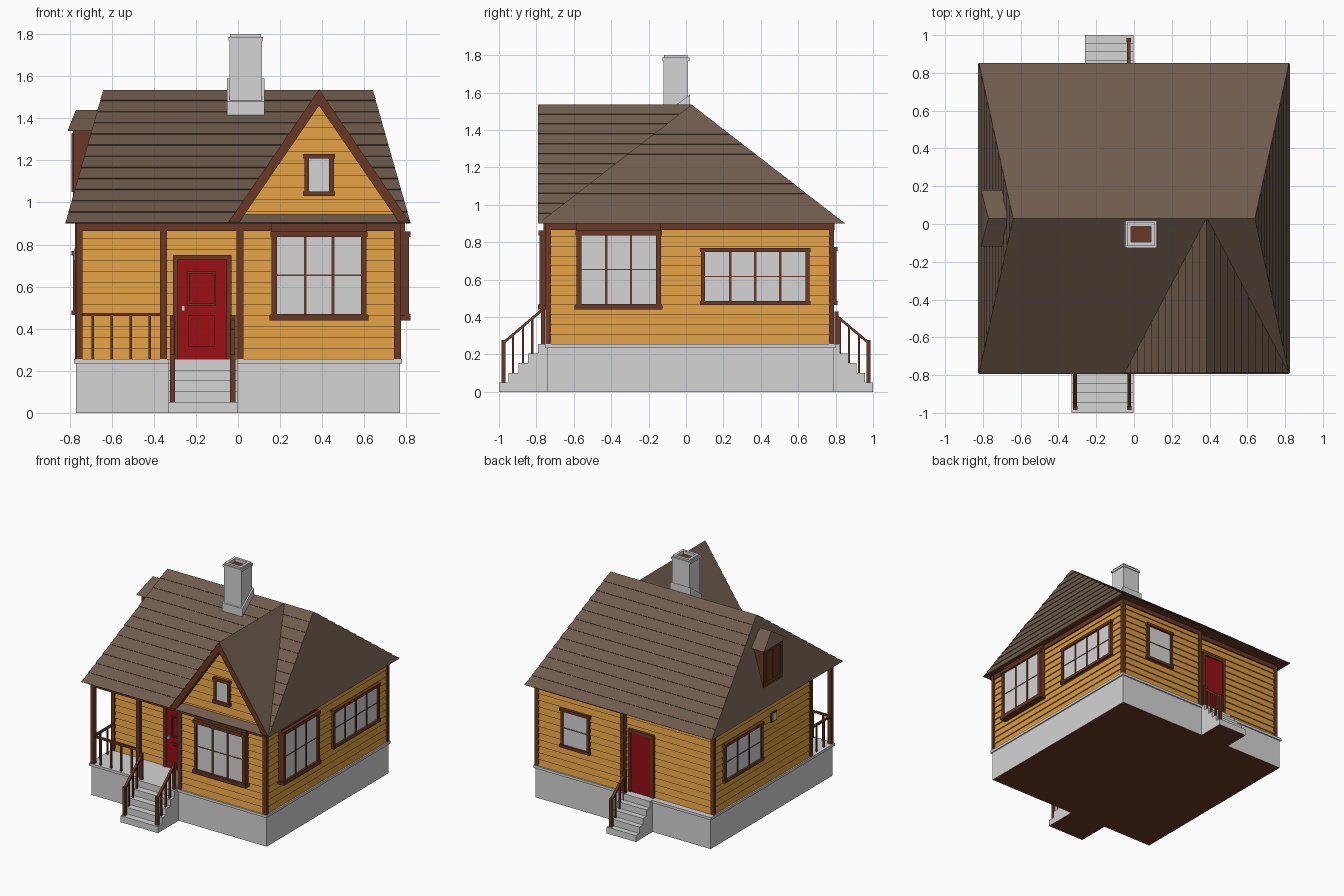
import bpy, bmesh
from mathutils import Vector as V

if "Cube" in bpy.data.objects:
    bpy.data.objects.remove(bpy.data.objects["Cube"])


def material(name, r, g, b):
    m = bpy.data.materials.new(name)
    m.diffuse_color = (r, g, b, 1)
    m.use_nodes = True
    m.node_tree.nodes["Principled BSDF"].inputs["Base Color"].default_value = m.diffuse_color
    return m


SIDING = material("ochre siding", .70, .33, .055)
ROOF = material("brown shingle", .156, .104, .072)
TRIM = material("dark brown trim", .141, .040, .019)
STONE = material("light grey stone", .66, .66, .66)
RED = material("red door", .32, .005, .007)


def finish(name, bm, mat, under=None):
    """Turn a bmesh into an object; 'under' colours the faces pointing down."""
    bmesh.ops.recalc_face_normals(bm, faces=bm.faces)
    me = bpy.data.meshes.new(name)
    me.materials.append(mat)
    if under:
        me.materials.append(under)
        for f in bm.faces:
            f.material_index = int(f.normal.z < -.9)
    bm.to_mesh(me)
    bm.free()
    ob = bpy.data.objects.new(name, me)
    bpy.context.collection.objects.link(ob)
    return ob


def boxes(name, mat, *dims, under=None):
    """One object from boxes given as (x0, x1, y0, y1, z0, z1)."""
    bm = bmesh.new()
    for x0, x1, y0, y1, z0, z1 in dims:
        for v in bmesh.ops.create_cube(bm, size=1)['verts']:
            v.co = V((x1 if v.co.x > 0 else x0, y1 if v.co.y > 0 else y0, z1 if v.co.z > 0 else z0))
    return finish(name, bm, mat, under)


def prism(name, mat, pts, axis, a0, a1, under=None):
    """Extrude a profile: (y, z) points along x, or (x, z) points along y."""
    bm = bmesh.new()
    put = (lambda p, a: (a, p[0], p[1])) if axis == 'x' else (lambda p, a: (p[0], a, p[1]))
    f = bm.faces.new([bm.verts.new(put(p, a0)) for p in pts])
    new = bmesh.ops.extrude_face_region(bm, geom=[f])['geom']
    step = V(put((0, 0), a1 - a0))
    for v in new:
        if isinstance(v, bmesh.types.BMVert):
            v.co += step
    return finish(name, bm, mat, under)


def laps(name, mat, a, b, c, d, rows, t):
    """Overlapping boards over a quad: a-b bottom edge, d-c top edge."""
    a, b, c, d = map(V, (a, b, c, d))
    n = (b - a).cross(d - a).normalized() * t
    bm = bmesh.new()
    for i in range(rows):
        l0, r0 = a.lerp(d, i / rows), b.lerp(c, i / rows)
        l1, r1 = a.lerp(d, (i + 1) / rows), b.lerp(c, (i + 1) / rows)
        quad = [l0, r0, r0 + n, l0 + n]
        bm.faces.new([bm.verts.new(p) for p in quad])
        top = [l0 + n, r0 + n, r1, l1] if (r1 - l1).length > 1e-4 else [l0 + n, r0 + n, r1]
        bm.faces.new([bm.verts.new(p) for p in top])
    me = bpy.data.meshes.new(name)
    me.materials.append(mat)
    bm.to_mesh(me)
    bm.free()
    bpy.context.collection.objects.link(bpy.data.objects.new(name, me))


def on(side, u0, u1, z0, z1, n0, n1):
    """Box on a wall: u runs along the wall, n outward from the centre."""
    s = -1 if side in 'FL' else 1
    lo, hi = sorted((s * n0, s * n1))
    return (u0, u1, lo, hi, z0, z1) if side in 'FB' else (lo, hi, u0, u1, z0, z1)


def wall(name, side, u0, u1, n, z0=.255, z1=.88):
    """Lapped siding on one wall."""
    p, q = (u0, u1) if side in 'FR' else (u1, u0)
    s = -n if side in 'FL' else n
    at = (lambda u, z: (u, s, z)) if side in 'FB' else (lambda u, z: (s, u, z))
    laps(name, SIDING, at(p, z0), at(q, z0), at(q, z1), at(p, z1), 12, .009)


def window(name, side, u0, u1, z0, z1, n, cols, rows, fr=.022, out=.024, sill=.006):
    """Framed window with a pane plate and glazing bars; n is the wall plane."""
    o = n + out
    bars = [on(side, u0, u0 + fr, z0, z1, n, o), on(side, u1 - fr, u1, z0, z1, n, o),
            on(side, u0 - sill, u1 + sill, z0, z0 + fr, n, o + sill),
            on(side, u0 - sill, u1 + sill, z1 - fr, z1, n, o + sill)]
    w, h = u1 - u0 - 2 * fr, z1 - z0 - 2 * fr
    for i in range(1, cols):
        u = u0 + fr + w * i / cols
        bars.append(on(side, u - .006, u + .006, z0 + fr, z1 - fr, n, o - .004))
    for i in range(1, rows):
        z = z0 + fr + h * i / rows
        bars.append(on(side, u0 + fr, u1 - fr, z - .003, z + .003, n, o - .006))
    boxes(name + "_frame", TRIM, *bars)
    boxes(name + "_glass", STONE, on(side, u0 + .01, u1 - .01, z0 + .01, z1 - .01, o - .018, o - .010))


# Foundation and its ledge
boxes("foundation", STONE, (-.77, .77, -.74, .79, 0, .24), under=TRIM)
boxes("foundation_ledge", STONE, (-.78, .78, -.755, .8, .235, .255))

# Steps, front and back
for name, s, x0, x1, edge in (("front_steps", -1, -.33, -.003, .74), ("back_steps", 1, -.26, -.003, .78)):
    pts, run = [(s * edge, 0), (s, 0)], (1 - edge) / 5
    for i in range(5):
        z = .051 * (i + 1)
        pts += [(s * (1 - run * i), z), (s * (1 - run * (i + 1)), z)]
    prism(name, STONE, pts, 'x', x0, x1, under=TRIM)

# House body and lapped walls
boxes("house_body", SIDING, (-.76, .02, -.47, .745, .25, .9), (0, .76, -.735, .78, .25, .9))
wall("front_wall", 'F', 0, .76, .735)
wall("porch_wall", 'F', -.76, 0, .47)
wall("porch_side_wall", 'L', -.735, -.47, 0)
wall("right_wall", 'R', -.735, .78, .76)
wall("back_wall", 'B', 0, .76, .78)
wall("back_door_wall", 'B', -.76, 0, .745)
wall("left_wall", 'L', -.47, .745, .76)

# Corner boards and top band
boxes("corner_boards", TRIM,
      (.742, .775, -.75, -.722, .255, .9), (-.006, .026, -.75, -.722, .255, .9),
      (.742, .775, .765, .792, .255, .9), (-.006, .026, .74, .792, .255, .9),
      (-.775, -.745, .73, .757, .255, .9), (-.775, -.745, -.483, -.455, .255, .9))
boxes("top_band", TRIM,
      (0, .775, -.755, -.725, .865, .93), (.75, .774, -.74, .78, .865, .9),
      (0, .76, .77, .793, .865, .9), (-.77, 0, .735, .758, .865, .9),
      (-.774, -.75, -.74, .75, .865, .9), (-.77, 0, -.75, -.715, .865, .9),
      (-.76, 0, -.483, -.46, .865, .9))

# Main hipped roof
E = [(-.82, -.79, .9), (.82, -.79, .9), (.82, .85, .9), (-.82, .85, .9)]
R0, R1 = (-.64, .03, 1.535), (.64, .03, 1.535)
bm = bmesh.new()
e0, e1, e2, e3, r0, r1 = [bm.verts.new(p) for p in E + [R0, R1]]
for f in ((e0, e1, r1, r0), (e1, e2, r1), (e2, e3, r0, r1), (e3, e0, r0), (e3, e2, e1, e0)):
    bm.faces.new(f)
finish("main_roof", bm, ROOF, under=TRIM)
laps("front_shingles", ROOF, E[0], E[1], R1, R0, 12, .005)
laps("back_shingles", ROOF, E[2], E[3], R0, R1, 12, .005)
laps("right_shingles", ROOF, E[1], E[2], R1, R1, 12, .005)
laps("left_shingles", ROOF, E[3], E[0], R0, R0, 12, .005)

# Front gable: roof body, shingles, wall and barge boards
GX, GZ = .385, 1.537
prism("gable_roof", ROOF, [(-.05, .9), (.82, .9), (GX, GZ)], 'y', -.735, .03, under=TRIM)
laps("gable_left_shingles", ROOF, (-.05, .03, .9), (-.05, -.79, .9), (GX, -.79, GZ), (GX, .03, GZ), 12, .005)
laps("gable_right_shingles", ROOF, (.82, -.79, .9), (.82, .03, .9), (GX, .03, GZ), (GX, -.79, GZ), 12, .005)
laps("gable_wall", SIDING, (0, -.735, .9), (.77, -.735, .9), (GX, -.735, 1.47), (GX, -.735, 1.47), 10, .009)
prism("barge_boards", TRIM, [(-.05, .9), (GX, GZ), (.82, .9), (.768, .9), (GX, 1.46), (.002, .9)], 'y', -.79, -.73)

# Windows
window("gable_window", 'F', .315, .455, 1.03, 1.23, .735, 1, 1)
window("right_window", 'R', .08, .66, .465, .77, .76, 4, 2)
window("left_window", 'L', .15, .63, .465, .77, .76, 3, 2)
window("back_window", 'B', .29, .54, .465, .775, .78, 1, 2)

# Box bay windows: a shallow brown case with a window on its face
for name, side, u0, u1, n in (("front_bay", 'F', .16, .61, .735), ("right_bay", 'R', -.585, -.135, .765)):
    boxes(name + "_case", TRIM, on(side, u0, u1, .45, .9, n - .02, n + .028))
    boxes(name + "_sill", TRIM, on(side, u0 - .01, u1 + .01, .44, .465, n, n + .055))
    window(name, side, u0, u1, .445, .862, n + .028, 3, 2, fr=.026, out=.02)

# Doors
for name, side, u0, u1, n in (("front_door", 'F', -.31, -.03, .475), ("back_door", 'B', -.255, -.03, .75)):
    boxes(name + "_frame", TRIM, on(side, u0, u0 + .024, .255, .75, n, n + .022),
          on(side, u1 - .024, u1, .255, .75, n, n + .022), on(side, u0, u1, .726, .75, n, n + .022))
    boxes(name, RED, on(side, u0 + .024, u1 - .024, .255, .726, n, n + .014))
window("front_door_light", 'F', -.24, -.105, .51, .672, .486, 1, 1, fr=.01, out=.012, sill=0)
boxes("front_door_panel", RED, on('F', -.235, -.11, .315, .465, .485, .497), on('F', -.22, -.125, .33, .45, .49, .503))
boxes("door_knob", STONE, on('F', -.268, -.252, .485, .51, .485, .505))

# Small wall vent on the left
boxes("vent_frame", TRIM, on('L', -.035, .035, .715, .79, .76, .775))
boxes("vent", STONE, on('L', -.025, .025, .725, .78, .77, .78))

# Porch posts and railing
boxes("porch_posts", TRIM, (-.77, -.738, -.75, -.718, .255, .87), (-.37, -.338, -.75, -.718, .255, .87))
rail = [(-.75, -.36, -.742, -.726, .46, .475), (-.762, -.746, -.735, -.47, .46, .475)]
rail += [(x - .006, x + .006, -.74, -.728, .255, .465) for x in (-.69, -.60, -.51, -.42)]
rail += [(-.76, -.748, y - .006, y + .006, .255, .465) for y in (-.65, -.56)]
boxes("porch_railing", TRIM, *rail)

# Stair railings: end posts, balusters and a sloping handrail
for name, s, x, top in (("front_left_rail", -1, -.312, .765), ("front_right_rail", -1, -.025, .765),
                        ("back_rail", 1, -.028, .805)):
    def slope(y):
        return .262 + (.975 - y) * .9
    parts = [(x - .012, x + .012, *sorted((s * (y - .011), s * (y + .011))), z, slope(y) + .015)
             for y, z in ((.975, .05), (top, .21))]
    parts += [(x - .006, x + .006, *sorted((s * (y - .006), s * (y + .006))), z, slope(y))
              for y, z in ((.925, .09), (.872, .14), (.822, .19))]
    boxes(name + "_posts", TRIM, *parts)
    prism(name, TRIM, [(s * .98, .25), (s * .98, .268), (s * top, slope(top)), (s * top, slope(top) - .018)],
          'x', x - .01, x + .01)

# Left dormer: brown case, window and small hipped cap
boxes("dormer_case", TRIM, (-.785, -.66, -.09, .15, 1.02, 1.345))
window("dormer_window", 'L', -.08, .14, 1.05, 1.33, .773, 2, 2, out=.018, sill=0)
bm = bmesh.new()
d0, d1, d2, d3, p, q = [bm.verts.new(v) for v in (
    (-.81, -.12, 1.34), (-.64, -.12, 1.34), (-.64, .18, 1.34), (-.81, .18, 1.34), (-.77, .03, 1.44), (-.64, .03, 1.44))]
for f in ((d0, d1, q, p), (d2, d3, p, q), (d3, d0, p), (d1, d2, q), (d3, d2, d1, d0)):
    bm.faces.new(f)
finish("dormer_roof", bm, ROOF, under=TRIM)

# Chimney: sloping collar, shaft, cap band, open rim and flue
prism("chimney_collar", STONE, [(-.125, 1.38), (-.125, 1.48), (.022, 1.59), (.022, 1.45)], 'x', -.053, .125)
boxes("chimney_shaft", STONE, (-.04, .113, -.12, .012, 1.42, 1.77))


def ring(x0, x1, y0, y1, z0, z1, t):
    return [(x0, x0 + t, y0, y1, z0, z1), (x1 - t, x1, y0, y1, z0, z1),
            (x0 + t, x1 - t, y0, y0 + t, z0, z1), (x0 + t, x1 - t, y1 - t, y1, z0, z1)]


boxes("chimney_cap", STONE, *ring(-.046, .119, -.126, .018, 1.77, 1.787, .03),
      *ring(-.037, .11, -.117, .009, 1.787, 1.8, .021))
boxes("chimney_flue", TRIM, (-.02, .093, -.1, -.008, 1.765, 1.774))
